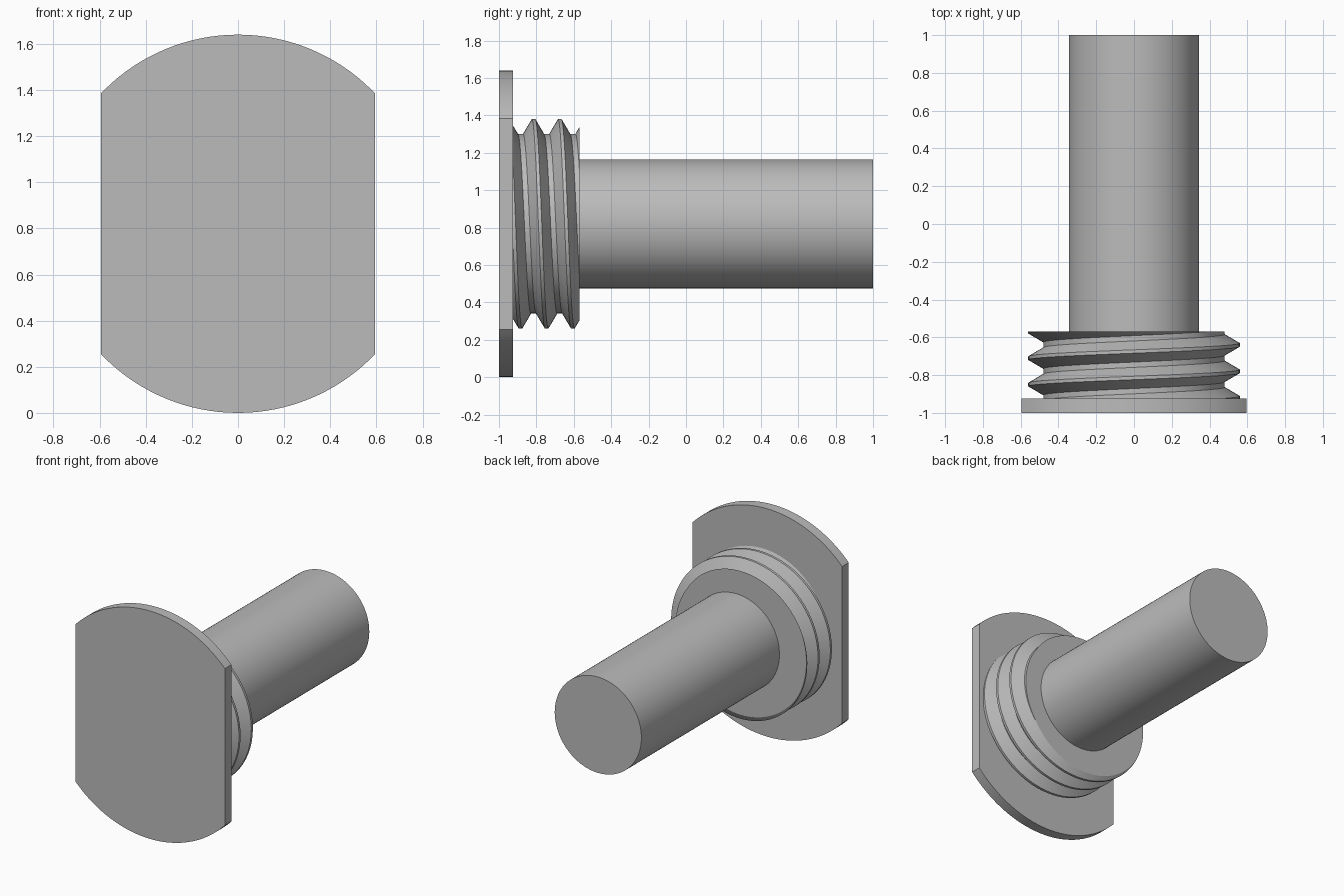
import bpy, bmesh
from math import sin, cos, tau, pi, radians
from mathutils import Matrix, Vector

if "Cube" in bpy.data.objects:
    bpy.data.objects.remove(bpy.data.objects["Cube"], do_unlink=True)

AXIS_Z = 0.82                      # height of the common axis
FLANGE_FRONT, FLANGE_BACK = -1.0, -0.925
THREAD_END, SHAFT_END = -0.57, 1.0

steel = bpy.data.materials.new("grey steel")
steel.use_nodes = True
grey = (0.5, 0.5, 0.5, 1)
steel.diffuse_color = grey
steel.node_tree.nodes["Principled BSDF"].inputs["Base Color"].default_value = grey


def slice_off(bm, point, normal):
    """Cut away everything on the normal's side and cap the opening."""
    cut = bmesh.ops.bisect_plane(bm, geom=bm.verts[:] + bm.edges[:] + bm.faces[:],
                                 dist=1e-6, plane_co=point, plane_no=normal,
                                 clear_outer=True)
    rim = [e for e in cut["geom_cut"]
           if isinstance(e, bmesh.types.BMEdge) and e.is_boundary]
    bmesh.ops.edgeloop_fill(bm, edges=rim)


def rod(radius, start, end, sides):
    """Closed cylinder along y."""
    bm = bmesh.new()
    place = Matrix.Translation((0, (start + end) / 2, AXIS_Z)) @ Matrix.Rotation(pi / 2, 4, "X")
    bmesh.ops.create_cone(bm, cap_ends=True, segments=sides, radius1=radius,
                          radius2=radius, depth=end - start, matrix=place)
    return bm


def finish(bm, name):
    bmesh.ops.recalc_face_normals(bm, faces=bm.faces)
    mesh = bpy.data.meshes.new(name)
    bm.to_mesh(mesh)
    bm.free()
    mesh.materials.append(steel)
    obj = bpy.data.objects.new(name, mesh)
    bpy.context.collection.objects.link(obj)
    bpy.ops.object.select_all(action="DESELECT")
    obj.select_set(True)
    bpy.context.view_layer.objects.active = obj
    bpy.ops.object.shade_smooth_by_angle(angle=radians(30))


# Flange: disc with two flat sides
flange = rod(0.82, FLANGE_FRONT, FLANGE_BACK, 128)
for side in (-1, 1):
    slice_off(flange, Vector((side * 0.595, 0, 0)), Vector((side, 0, 0)))
finish(flange, "flange")

# Shaft
finish(rod(0.345, THREAD_END - 0.02, SHAFT_END, 96), "shaft")

# Threaded collar: one tooth profile swept round the axis, joined to the next pitch
PITCH, ROOT, CREST, STEPS = 0.14, 0.48, 0.56, 96
tooth = [(-0.009, CREST), (0.009, CREST), (0.056, ROOT), (0.084, ROOT)]
profile = [(-0.815 + PITCH * k + dy, r) for k in range(-3, 5) for dy, r in tooth]

thread = bmesh.new()
columns = []
for i in range(STEPS + 1):
    t = tau * i / STEPS
    columns.append([thread.verts.new((r * sin(t), y + PITCH * i / STEPS, AXIS_Z + r * cos(t)))
                    for y, r in profile])
for a, b in zip(columns, columns[1:]):
    for j in range(len(profile) - 1):
        thread.faces.new((a[j], a[j + 1], b[j + 1], b[j]))
bmesh.ops.remove_doubles(thread, verts=thread.verts, dist=1e-4)
slice_off(thread, Vector((0, FLANGE_BACK, 0)), Vector((0, -1, 0)))
slice_off(thread, Vector((0, THREAD_END, 0)), Vector((0, 1, 0)))
finish(thread, "threaded_collar")
